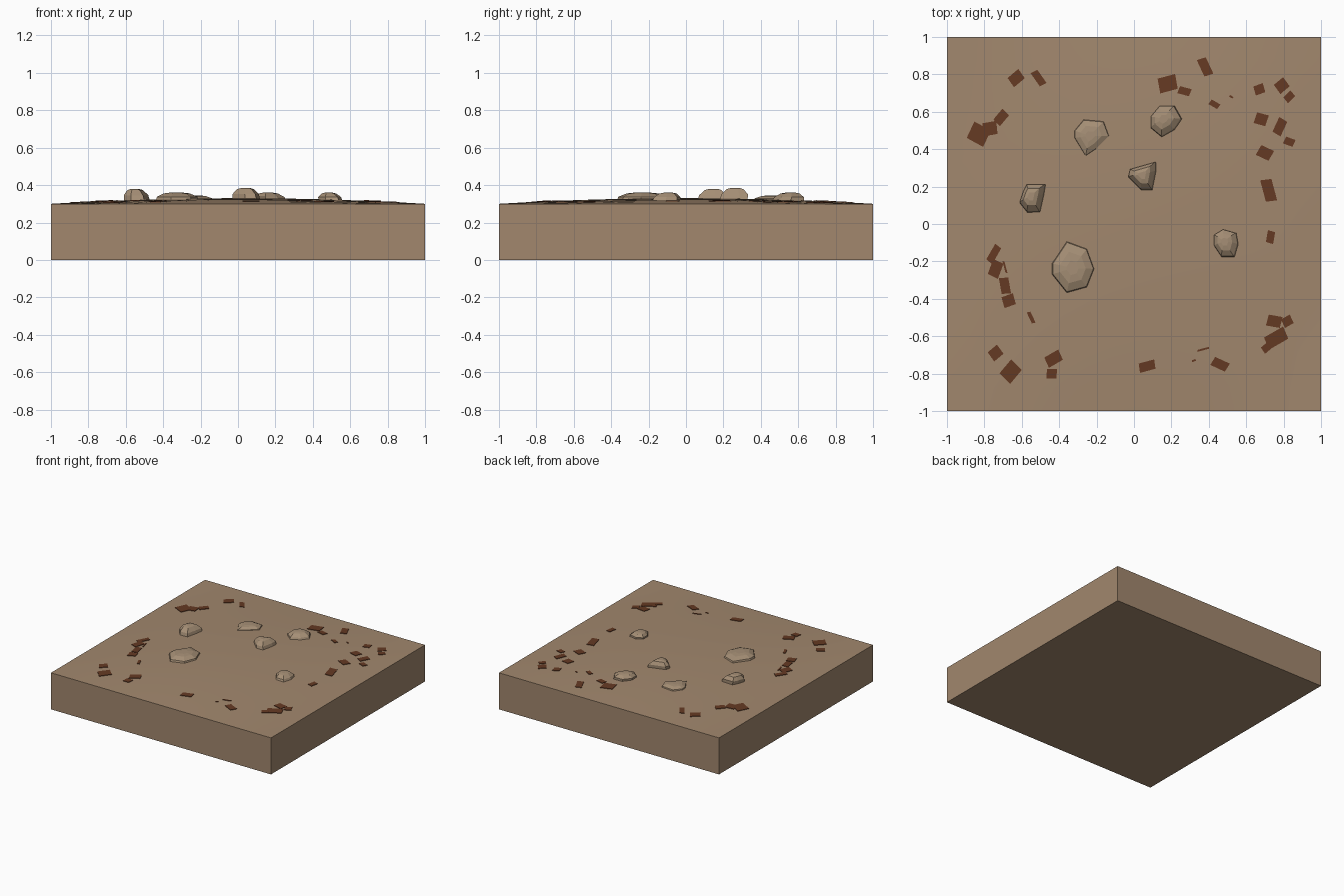
import bpy
import bmesh
from math import cos, sin, radians
from mathutils import Vector

default_cube = bpy.data.objects.get("Cube")
if default_cube:
    bpy.data.objects.remove(default_cube, do_unlink=True)

UNIT = 0.01          # layout tables below are in hundredths
EDGE_HEIGHT = 0.3
MOUND_RISE = 0.03


def make_material(name, colour):
    material = bpy.data.materials.new(name)
    material.use_nodes = True
    rgba = (*colour, 1.0)
    material.diffuse_color = rgba
    material.node_tree.nodes["Principled BSDF"].inputs["Base Color"].default_value = rgba
    return material


soil = make_material("soil brown", (0.36, 0.245, 0.155))
stone = make_material("stone tan", (0.38, 0.275, 0.18))
leaf = make_material("dead leaf brown", (0.13, 0.042, 0.017))


def ground_height(x, y):
    return EDGE_HEIGHT + MOUND_RISE * (1 - x * x) * (1 - y * y)


def finish(name, bm, material):
    bmesh.ops.recalc_face_normals(bm, faces=bm.faces)
    mesh = bpy.data.meshes.new(name)
    bm.to_mesh(mesh)
    bm.free()
    mesh.materials.append(material)
    obj = bpy.data.objects.new(name, mesh)
    bpy.context.collection.objects.link(obj)
    return obj


# Square slab of ground whose top swells gently towards the middle
def build_ground():
    bm = bmesh.new()
    bmesh.ops.create_grid(bm, x_segments=16, y_segments=16, size=1)
    rim = [edge for edge in bm.edges if edge.is_boundary]
    for vert in bm.verts:
        vert.co.z = ground_height(vert.co.x, vert.co.y)
    walls = bmesh.ops.extrude_edge_only(bm, edges=rim)["geom"]
    for vert in walls:
        if isinstance(vert, bmesh.types.BMVert):
            vert.co.z = 0
    bottom = [e for e in walls if isinstance(e, bmesh.types.BMEdge) and e.is_boundary]
    bmesh.ops.contextual_create(bm, geom=bottom)
    ground = finish("ground_slab", bm, soil)
    bpy.context.view_layer.objects.active = ground
    ground.select_set(True)
    bpy.ops.object.shade_smooth_by_angle(angle=radians(30))
    ground.select_set(False)


# Faceted stone: an outline drawn in through shrinking rings to a flat crown
def build_stone(name, top, lean, outline):
    bm = bmesh.new()
    points = [Vector(point) * UNIT for point in outline]
    centre = sum(points, Vector((0, 0))) / len(points)
    foot = ground_height(*centre) - 0.01
    top *= UNIT
    lean = Vector(lean) * UNIT
    previous = None
    for scale, rise in ((1, 0), (0.94, 0.5), (0.6, 0.9), (0.28, 1)):
        ring = []
        for point in points:
            spot = centre + (point - centre) * scale + lean * rise
            ring.append(bm.verts.new((*spot, foot + (top - foot) * rise)))
        if previous:
            for i in range(len(ring)):
                j = (i + 1) % len(ring)
                bm.faces.new((previous[i], previous[j], ring[j], ring[i]))
        previous = ring
    bm.faces.new(previous)
    finish(name, bm, stone)


# Thin leaf plates draped on the ground: x, y, length, width, turn in degrees
def build_leaves(name, table):
    bm = bmesh.new()
    for x, y, length, width, turn in table:
        along = Vector((cos(radians(turn)), sin(radians(turn)))) * length * UNIT / 2
        across = Vector((-sin(radians(turn)), cos(radians(turn)))) * width * UNIT / 2
        centre = Vector((x, y)) * UNIT
        skew = along * 0.15
        corners = [centre + along + across + skew, centre - along + across,
                   centre - along - across - skew, centre + along - across]
        plate = [bm.verts.new((*c, ground_height(*c) + 0.004)) for c in corners]
        sheet = bm.faces.new(plate)
        solid = bmesh.ops.extrude_face_region(bm, geom=[sheet])["geom"]
        lower = [v for v in solid if isinstance(v, bmesh.types.BMVert)]
        bmesh.ops.translate(bm, verts=lower, vec=(0, 0, -0.006))
    finish(name, bm, leaf)


build_ground()

build_stone("stone_back_right", 34.5, (0, 0),
            [(-27, 56), (-16, 55), (-13, 47), (-20, 40), (-26, 36), (-32, 46), (-32, 50)])
build_stone("stone_back_left", 36, (-1, 1),
            [(14, 63), (22, 63), (26, 56), (22, 50), (15, 46), (9, 51), (9, 57)])
build_stone("stone_right", 38, (-1, 1),
            [(-57, 21), (-47, 21), (-48, 15), (-50, 6), (-57, 6), (-61, 11), (-59, 17)])
build_stone("stone_middle", 38.5, (-1, 1),
            [(-3, 25), (-2, 29), (12, 33), (12, 28), (10, 18), (4, 18)])
build_stone("stone_left", 36, (-1, 1),
            [(48, -3), (55, -5), (56, -11), (54, -18), (47, -18), (43, -12), (43, -6)])
build_stone("stone_front_right", 36, (0, 0),
            [(-36, -9), (-25, -13), (-21, -24), (-25, -34), (-36, -37), (-44, -27), (-44, -21)])

build_leaves("leaves_back_right", [
    (-63, 78, 7, 6, 40), (-51, 78, 8, 4, -55), (-71, 57, 7, 5, 50),
    (-77, 51, 7, 7, 10), (-83, 48, 9, 10, 65)])
build_leaves("leaves_back_left", [
    (18, 75, 9, 8, 15), (27, 71, 6, 4, -15), (38, 84, 9, 5, -65), (43, 64, 5, 3, -30),
    (52, 68, 2, 1, -30), (67, 72, 5, 5, 20), (79, 74, 6, 6, 40), (83, 68, 5, 4, 45)])
build_leaves("leaves_left", [
    (68, 56, 6, 6, -15), (78, 52, 8, 5, 65), (83, 44, 5, 4, -20), (70, 38, 7, 6, -25),
    (72, 18, 11, 6, -75), (73, -7, 6, 4, 80)])
build_leaves("leaves_front_left", [
    (75, -52, 7, 6, -10), (82, -52, 5, 5, 30), (76, -61, 11, 7, 30), (71, -66, 5, 4, 40),
    (46, -75, 8, 5, -25), (37, -67, 6, 1, 15), (32, -73, 2, 1, 20), (7, -76, 8, 5, 15)])
build_leaves("leaves_front_right", [
    (-74, -69, 6, 6, 40), (-66, -79, 9, 8, 50), (-43, -72, 8, 6, 30),
    (-44, -80, 5, 5, 0), (-55, -50, 6, 2, -65)])
build_leaves("leaves_right", [
    (-67, -41, 6, 6, 20), (-69, -33, 8, 5, -80), (-74, -24, 8, 6, 70),
    (-75, -16, 9, 4, 60), (-69, -23, 6, 1, -75)])
